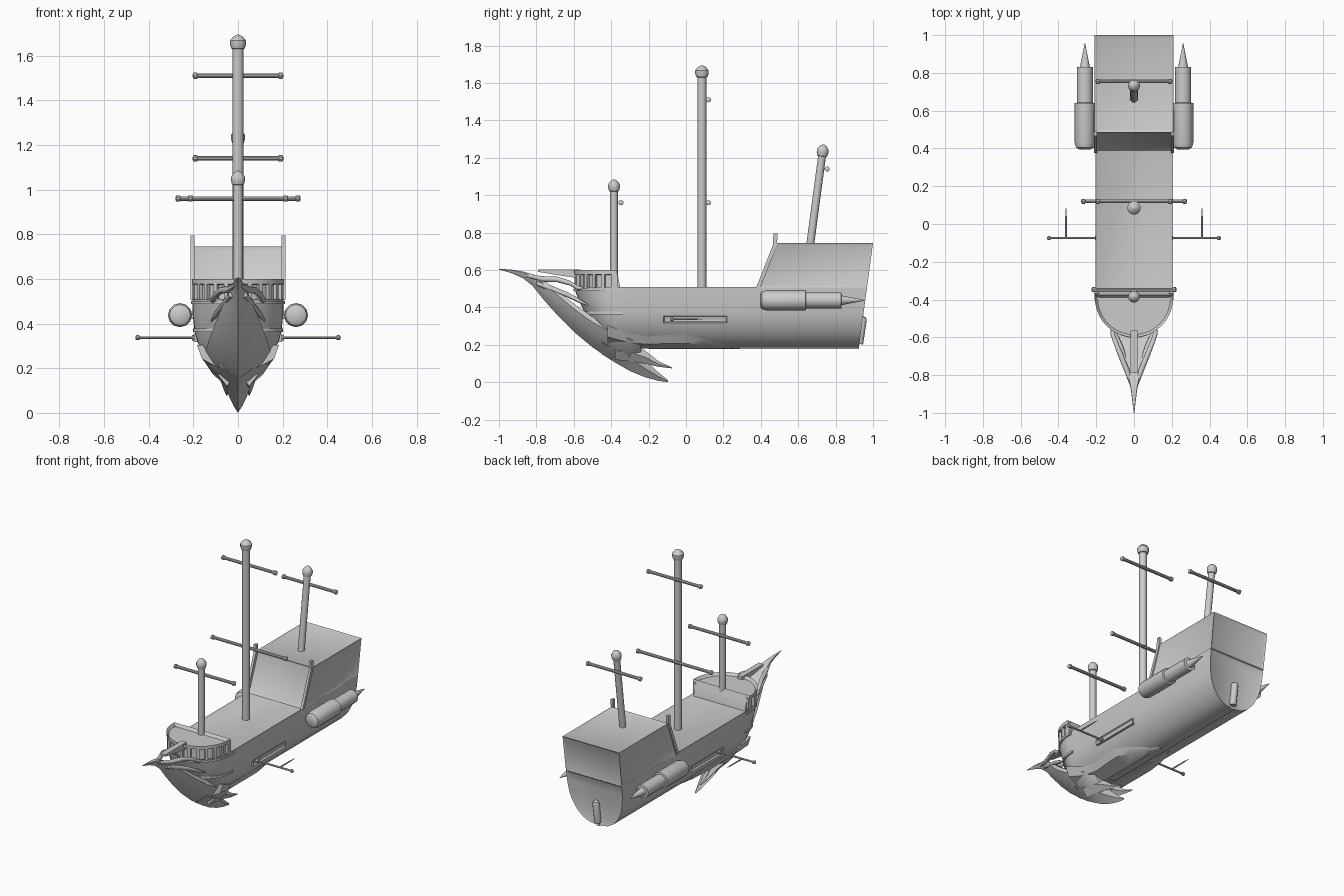
import bpy, bmesh
from math import sin, cos, pi, radians
from mathutils import Matrix, Vector

if "Cube" in bpy.data.objects:
    bpy.data.objects.remove(bpy.data.objects["Cube"])


def finish(name, bm, mirror=False, angle=35):
    bmesh.ops.recalc_face_normals(bm, faces=bm.faces[:])
    me = bpy.data.meshes.new(name)
    bm.to_mesh(me)
    bm.free()
    ob = bpy.data.objects.new(name, me)
    bpy.context.collection.objects.link(ob)
    if mirror:
        ob.modifiers.new("mirror", 'MIRROR')
    bpy.ops.object.select_all(action='DESELECT')
    ob.select_set(True)
    bpy.context.view_layer.objects.active = ob
    bpy.ops.object.shade_smooth_by_angle(angle=radians(angle))
    return ob


def loft_bm(rings):
    bm = bmesh.new()
    vs = [[bm.verts.new(p) for p in r] for r in rings]
    n = len(vs[0])
    for a, b in zip(vs, vs[1:]):
        for i in range(n):
            bm.faces.new((a[i], a[(i + 1) % n], b[(i + 1) % n], b[i]))
    bm.faces.new(vs[0])
    bm.faces.new(vs[-1])
    bmesh.ops.recalc_face_normals(bm, faces=bm.faces[:])
    return bm


def inset(bm, test, t, d):
    bm.normal_update()
    fs = [f for f in bm.faces if test(f)]
    bmesh.ops.inset_region(bm, faces=fs, thickness=t, depth=d, use_even_offset=True)


def lathe(name, prof, loc, rot=(0, 0, 0), n=12, mirror=False):
    m = Matrix.Translation(loc)
    for ang, ax in zip(rot, 'XYZ'):
        m = m @ Matrix.Rotation(ang, 4, ax)
    rings = [[m @ Vector((r * cos(2 * pi * i / n), r * sin(2 * pi * i / n), h)) for i in range(n)]
             for r, h in prof]
    return finish(name, loft_bm(rings), mirror)


def box(name, lo, hi, mirror=False):
    r = [[(lo[0], lo[1], z), (hi[0], lo[1], z), (hi[0], hi[1], z), (lo[0], hi[1], z)] for z in (lo[2], hi[2])]
    return finish(name, loft_bm(r), mirror)


# Plan outline: square stern at yb, elliptical bow reaching yf
def outline(w, yf, yb, z, ym=-0.36, n=20):
    arc = [(w * cos(pi * k / n), ym + (yf - ym) * sin(pi * k / n), z) for k in range(n + 1)]
    return arc + [(-w, yb, z), (w, yb, z)]


def stern_y(z):
    return 0.925 + 0.075 * (z - 0.19) / 0.555


# Hull: (z, half width, bow tip y)
LEVELS = [(.185, .035, -.38), (.192, .07, -.40), (.215, .112, -.43), (.26, .153, -.47),
          (.32, .183, -.51), (.37, .195, -.54), (.44, .203, -.575), (.51, .205, -.60)]


def level(z):
    for a, b in zip(LEVELS, LEVELS[1:]):
        if z <= b[0]:
            t = max(0, (z - a[0]) / (b[0] - a[0]))
            return a[1] + t * (b[1] - a[1]), a[2] + t * (b[2] - a[2])
    return LEVELS[-1][1:]


bm = loft_bm([outline(w, f, stern_y(z), z) for z, w, f in LEVELS])
inset(bm, lambda f: f.normal.z > .95 and f.calc_center_median().z > .5, .012, -.008)
inset(bm, lambda f: f.normal.y > .9 and f.calc_center_median().y > .9, .014, -.008)
finish("hull", bm)

# Raised bands round the bow
for z in (.37, .495):
    w, f = level(z)
    finish("bow_band", loft_bm([outline(w + .007, f - .008, -.34, z + d) for d in (-.007, .007)]))

# Keel strip
box("keel", (-.012, -.2, .178), (.012, .925, .2))

# Forecastle with overhanging rail and posts
fc = [(.50, .19, -.575, -.35), (.573, .19, -.575, -.365), (.577, .207, -.598, -.367), (.60, .207, -.60, -.375)]
bm = loft_bm([outline(w, f, yb, z, -.39) for z, w, f, yb in fc])
inset(bm, lambda f: f.normal.z > .95 and f.calc_center_median().z > .59, .014, -.018)
finish("forecastle", bm)
for k in range(13):
    a = pi * k / 12
    m = Matrix.Translation((.196 * cos(a), -.39 - .197 * sin(a), .542)) @ Matrix.Rotation(-a, 4, 'Z') \
        @ Matrix.Diagonal((.018, .018, .075, 1))
    bm = bmesh.new()
    bmesh.ops.create_cube(bm, size=1, matrix=m)
    finish("forecastle_post", bm)
box("forecastle_side_panel", (.185, -.40, .51), (.205, -.365, .585), True)

# Stern castle with recessed panels
y0, y1 = stern_y(.505), 1.0
bm = loft_bm([[(-.205, .39, .505), (.205, .39, .505), (.205, y0, .505), (-.205, y0, .505)],
              [(-.208, .485, .745), (.208, .485, .745), (.208, y1, .745), (-.208, y1, .745)]])
panels = [f for f in bm.faces if f.normal.z > -.9]
bmesh.ops.inset_individual(bm, faces=panels, thickness=.014, depth=-.007, use_even_offset=True)
finish("stern_castle", bm)
path = [(.385, .505), (.475, .735), (.477, .795)]
finish("stern_castle_post", loft_bm([[(.195, y - .01, z), (.212, y - .01, z), (.212, y + .012, z),
                                      (.195, y + .012, z)] for y, z in path]), True)

# Rudder post on the transom
lathe("rudder", [(.022, 0), (.022, .13), (.016, .145), (.004, .15)], (0, .925, .205), (-.15, 0, 0))


# Masts with domed caps
def mast(name, y, z0, z1, r, tilt=0):
    h = (z1 - z0) / cos(tilt)
    lathe(name, [(r, 0), (r, h - .065), (r * 1.25, h - .063), (r * 1.5, h - .045), (r * 1.5, h - .028),
                 (r * .9, h - .01), (.003, h)], (0, y, z0), (-tilt, 0, 0))


mast("fore_mast", -.385, .57, 1.085, .021)
mast("main_mast", .085, .49, 1.695, .024)
mast("mizzen_mast", .662, .72, 1.272, .021, .133)


# Yards with knobbed ends
def yard(y, z, w):
    end = [(.010, w - .022), (.014, w - .02), (.014, w - .004), (.006, w)]
    lathe("yard", [(r, -h) for r, h in reversed(end)] + end, (0, y, z), (0, pi / 2, 0), 10)


yard(-.348, .96, .225)
yard(.12, .96, .28)
yard(.12, 1.51, .203)
yard(.755, 1.14, .203)

# Side thrusters
lathe("thruster", [(.03, .395), (.047, .405), (.054, .43), (.054, .64), (.043, .642), (.043, .83),
                   (.026, .832), (.001, .957)], (.26, 0, .438), (-pi / 2, 0, 0), 12, True)
box("thruster_mount", (.18, .46, .42), (.23, .6, .455), True)

# Side panel and outrigger oars
bm = loft_bm([[(.165, -.12, z), (.197, -.12, z), (.197, .22, z), (.165, .22, z)] for z in (.318, .355)])
inset(bm, lambda f: f.normal.x > .9, .006, -.01)
finish("oar_port", bm, True)
lathe("oar", [(.012, .18), (.012, .205), (.006, .207), (.006, .44), (.011, .443), (.011, .455), (.005, .46)],
      (0, -.075, .337), (0, pi / 2, 0), 10, True)
lathe("oar_spike", [(.005, 0), (.004, .12), (.001, .165)], (.36, -.078, .337), (-pi / 2, 0, 0), 8, True)

# Bird figurehead body: y, bottom z, top z, half width
BODY = [(-1, .603, .607, .002), (-.93, .582, .602, .010), (-.87, .555, .592, .018), (-.82, .515, .578, .03),
        (-.76, .44, .545, .05), (-.68, .35, .485, .078), (-.6, .27, .42, .105), (-.5, .187, .35, .132),
        (-.4, .118, .30, .148), (-.3, .085, .26, .150), (-.24, .12, .24, .12)]
rings = []
for y, zb, zt, w in BODY:
    h = zt - zb
    right = [(.35 * w, zb + .2 * h), (.75 * w, zb + .5 * h), (w, zb + .82 * h), (.85 * w, zt)]
    sec = [(0, zb)] + right + [(0, zt)] + [(-x, z) for x, z in reversed(right)]
    rings.append([(x, y, z) for x, z in sec])
finish("figurehead_body", loft_bm(rings), angle=40)

# Wings hugging the hull: y, bottom z, top z
rings = []
for y, zb, zt in [(-.42, .2, .305), (-.3, .18, .26), (-.2, .18, .245), (-.1, .18, .254), (0, .18, .256),
                  (.1, .18, .232), (.2, .18, .202), (.285, .18, .184)]:
    zm, t = (zb + zt) / 2, .016 * min(1, (.3 - y) * 4)
    rings.append([(level(zb)[0], y, zb), (level(zm)[0] + t, y, zm - t * .6), (level(zt)[0] + t * .5, y, zt),
                  (level(zt)[0] - .03, y, zt), (.0, y, zm)])
finish("figurehead_wing", loft_bm(rings), True)


# Tail feathers: blades of y, bottom z, top z, half thickness around x
def blade(name, x, st, mirror=False):
    finish(name, loft_bm([[(x, y, zb), (x + t, y, (zb + zt) / 2), (x, y, zt), (x - t, y, (zb + zt) / 2)]
                          for y, zb, zt, t in st]), mirror)


blade("tail_keel", 0, [(-.45, .15, .28, .09), (-.37, .10, .24, .085), (-.3, .06, .20, .06), (-.22, .027, .12, .04),
                       (-.15, .008, .055, .02), (-.095, 0, .01, .002)])
blade("tail_feather", .05, [(-.38, .12, .22, .04), (-.28, .11, .2, .035), (-.22, .1, .17, .025),
                            (-.15, .083, .115, .012), (-.075, .074, .079, .001)], True)


# Crest strands and bowsprit, swept along y: x, y, z, radius
def strand(name, pts, mirror=True, n=8):
    finish(name, loft_bm([[(x + r * cos(2 * pi * i / n), y, z + r * sin(2 * pi * i / n)) for i in range(n)]
                          for x, y, z, r in pts]), mirror, 60)


strand("crest_upper", [(.012, -.86, .572, .008), (.04, -.77, .552, .015), (.072, -.69, .55, .015),
                       (.1, -.62, .53, .013), (.113, -.58, .505, .012), (.118, -.53, .50, .003)])
strand("crest_lower", [(.03, -.80, .53, .012), (.05, -.72, .50, .016), (.075, -.64, .47, .014),
                       (.1, -.58, .44, .012), (.12, -.52, .41, .004)])
finish("bowsprit", loft_bm([[(-.018, y, zb), (.018, y, zb), (.018, y, .602), (-.018, y, .602)]
                            for y, zb in ((-.79, .59), (-.7, .575), (-.565, .555))]))
